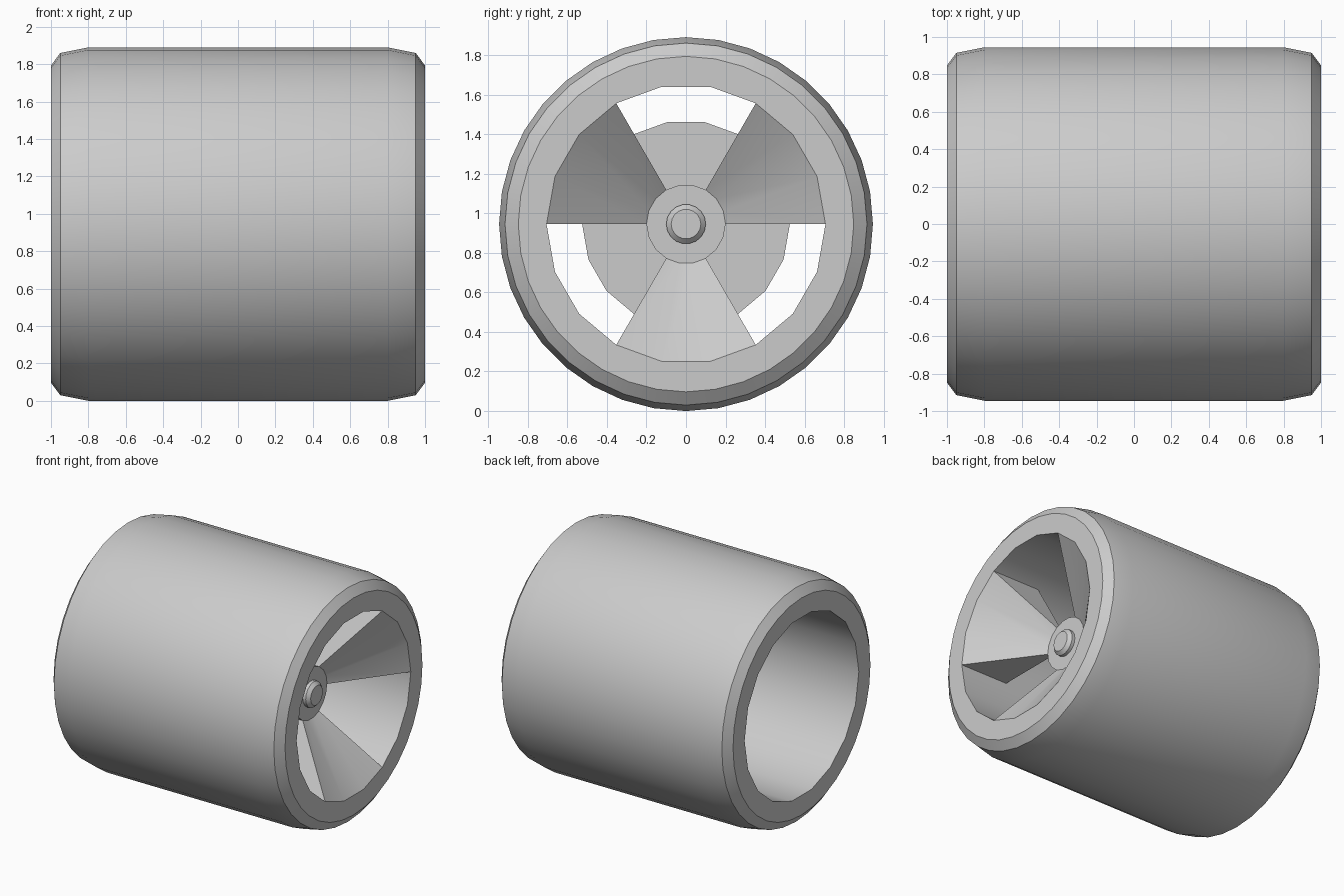
import bpy, bmesh, math

if "Cube" in bpy.data.objects:
    bpy.data.objects.remove(bpy.data.objects["Cube"])

AXIS_Z = 0.945      # height of the wheel axis
BORE = 0.705        # inner radius of the tyre
HUB = 0.2

grey = bpy.data.materials.new("plain_grey")
grey.use_nodes = True
colour = (0.6, 0.6, 0.6, 1)
grey.diffuse_color = colour
grey.node_tree.nodes["Principled BSDF"].inputs["Base Color"].default_value = colour


def lathe(name, profile, sides, start=0, count=None, bore_sides_halved=False):
    """Turn a closed (x, radius) profile round the x axis, fully or as a sector."""
    full = count is None
    steps = sides if full else count + 1
    bm = bmesh.new()
    rings = []
    for i in range(steps):
        a = math.radians(start) + 2 * math.pi * i / sides
        ring = []
        for x, r in profile:
            # every second bore point sits on a chord, giving half the sides
            if bore_sides_halved and r == BORE and i % 2:
                r *= math.cos(2 * math.pi / sides)
            ring.append(bm.verts.new((x, r * math.cos(a), AXIS_Z + r * math.sin(a))))
        rings.append(ring)
    n = len(profile)
    for i in range(steps if full else count):
        a, b = rings[i], rings[(i + 1) % steps]
        for j in range(n):
            k = (j + 1) % n
            bm.faces.new((a[j], a[k], b[k], b[j]))
    if not full:
        bm.faces.new(rings[0])
        bm.faces.new(rings[-1])
    bmesh.ops.remove_doubles(bm, verts=bm.verts, dist=1e-5)
    bmesh.ops.recalc_face_normals(bm, faces=bm.faces)
    mesh = bpy.data.meshes.new(name)
    bm.to_mesh(mesh)
    bm.free()
    mesh.materials.append(grey)
    obj = bpy.data.objects.new(name, mesh)
    bpy.context.collection.objects.link(obj)
    bpy.ops.object.select_all(action='DESELECT')
    obj.select_set(True)
    bpy.context.view_layer.objects.active = obj
    bpy.ops.object.shade_smooth_by_angle(angle=math.radians(30))
    return obj


# Wide tyre with chamfered shoulders and an open bore
half = [(1, BORE), (1, 0.848), (0.95, 0.915), (0.8, 0.945)]
tyre = half + [(-x, r) for x, r in reversed(half)]
lathe("tyre", tyre, 36, bore_sides_halved=True)

# Three dished, wedge-shaped spokes
wedge = [(1, BORE), (0.63, HUB), (0.59, HUB), (0.59, BORE)]
for i in range(3):
    lathe(f"spoke_{i + 1}", wedge, 18, start=120 * i, count=3)

# Hub plate, axle with chamfered tip, and the inner disc behind the spokes
lathe("hub", [(0.63, 0), (0.63, HUB), (0.56, HUB), (0.56, 0)], 18)
lathe("axle", [(0.68, 0), (0.68, 0.075), (0.655, 0.1), (-0.1, 0.1), (-0.1, 0)], 18)
lathe("inner_disc", [(0.15, 0), (0.15, 0.525), (-0.15, 0.525), (-0.15, 0)], 18)
